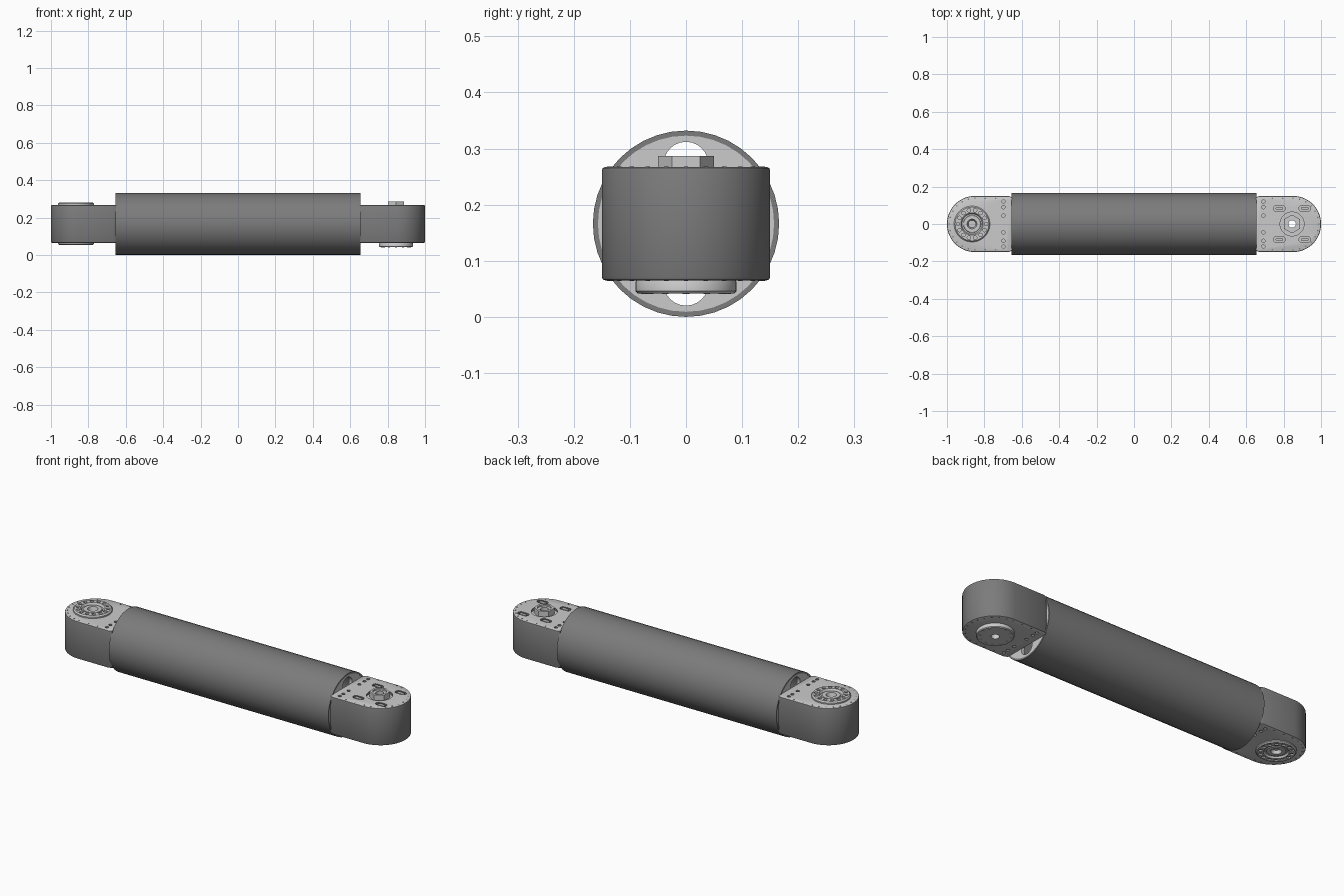
import bpy, bmesh, math
from mathutils import Matrix

if "Cube" in bpy.data.objects:
    bpy.data.objects.remove(bpy.data.objects["Cube"])

CZ = 0.166            # height of the tube axis
TOP, BOT = 0.267, 0.065
DARK = bpy.data.materials.new("dark_grey")
DARK.diffuse_color = (0.2, 0.2, 0.2, 1)
DARK.use_nodes = True
DARK.node_tree.nodes["Principled BSDF"].inputs["Base Color"].default_value = DARK.diffuse_color


def smooth(ob, angle=30):
    bpy.ops.object.select_all(action='DESELECT')
    ob.select_set(True)
    bpy.context.view_layer.objects.active = ob
    bpy.ops.object.shade_smooth_by_angle(angle=math.radians(angle))


def finish(bm, name, mat=None):
    bmesh.ops.recalc_face_normals(bm, faces=bm.faces)
    me = bpy.data.meshes.new(name)
    bm.to_mesh(me)
    bm.free()
    ob = bpy.data.objects.new(name, me)
    bpy.context.collection.objects.link(ob)
    if mat:
        me.materials.append(mat)
    smooth(ob)
    return ob


def add_cyl(bm, x, y, z0, z1, r, segs=16):
    bmesh.ops.create_cone(bm, cap_ends=True, segments=segs, radius1=r, radius2=r,
                          depth=abs(z1 - z0), matrix=Matrix.Translation((x, y, (z0 + z1) / 2)))


def add_prism(bm, pts, z0, z1):
    f = bm.faces.new([bm.verts.new((x, y, z0)) for x, y in pts])
    g = bmesh.ops.extrude_face_region(bm, geom=[f])
    bmesh.ops.translate(bm, vec=(0, 0, z1 - z0),
                        verts=[v for v in g['geom'] if isinstance(v, bmesh.types.BMVert)])


def lathe(name, profile, matrix, segs=48, mat=None):
    bm = bmesh.new()
    vs = [bm.verts.new((r, 0, h)) for r, h in profile]
    es = [bm.edges.new(p) for p in zip(vs, vs[1:])]
    bmesh.ops.spin(bm, geom=vs + es, cent=(0, 0, 0), axis=(0, 0, 1),
                   angle=2 * math.pi, steps=segs)
    bmesh.ops.remove_doubles(bm, verts=bm.verts, dist=1e-5)
    bm.transform(matrix)
    return finish(bm, name, mat)


def cut(ob, bm):
    cutter = finish(bm, "cutter")
    cutter.hide_render = True
    mod = ob.modifiers.new("cut", 'BOOLEAN')
    mod.operation, mod.object, mod.solver = 'DIFFERENCE', cutter, 'EXACT'
    smooth(ob)
    bpy.ops.object.modifier_apply(modifier=mod.name)
    bpy.data.objects.remove(cutter)
    smooth(ob)


def circle(n, r):
    return [(r * math.cos(2 * math.pi * i / n), r * math.sin(2 * math.pi * i / n)) for i in range(n)]


def slot(x, y, half, r):
    pts = []
    for s, a0 in ((1, -90), (-1, 90)):
        for i in range(9):
            a = math.radians(a0 + i * 22.5)
            pts.append((x + s * half + r * math.cos(a), y + r * math.sin(a)))
    return pts


# hollow main tube
along_x = Matrix.Translation((0, 0, CZ)) @ Matrix.Rotation(math.pi / 2, 4, 'Y')
lathe("main_tube", [(0.157, -0.655), (0.166, -0.655), (0.166, 0.655), (0.157, 0.655), (0.157, -0.655)],
      along_x, 40, DARK)

# tube end plates with an opening above and below the end block
for s, side in ((-1, "left"), (1, "right")):
    plate = lathe(side + "_end_plate", [(0, 0.635), (0.16, 0.635), (0.16, 0.653), (0, 0.653)],
                  Matrix.Diagonal((s, 1, 1, 1)) @ along_x, 40)
    holes = bmesh.new()
    for dz in (-0.106, 0.106):
        bmesh.ops.create_cone(holes, cap_ends=True, segments=24, radius1=0.04, radius2=0.04, depth=0.1,
                              matrix=Matrix.Translation((s * 0.645, 0, CZ + dz)) @ Matrix.Rotation(math.pi / 2, 4, 'Y'))
    cut(plate, holes)


def end_outline(s, r, cx=0.85):
    pts = [(s * 0.652, -r + 0.008), (s * 0.668, -r)]
    for i in range(33):
        a = math.radians(-90 + i * 180 / 32)
        pts.append((s * (cx + r * math.cos(a)), r * math.sin(a)))
    return pts + [(s * 0.668, r), (s * 0.652, r - 0.008)]


SCREW_Y = (-0.12, -0.09, -0.045, 0.045, 0.09, 0.12)
blocks = {}
for s, side in ((-1, "left"), (1, "right")):
    # rounded end block
    bm = bmesh.new()
    add_prism(bm, end_outline(s, 0.15), BOT, TOP)
    bmesh.ops.remove_doubles(bm, verts=bm.verts, dist=1e-5)
    rim = [e for e in bm.edges if abs(e.verts[0].co.z - e.verts[1].co.z) < 1e-6
           and not all(abs(v.co.x) < 0.66 for v in e.verts)]
    bmesh.ops.bevel(bm, geom=rim, offset=0.006, segments=2, profile=0.5, affect='EDGES')
    blocks[side] = finish(bm, side + "_end_block")

    # small screws around the cover edge
    bm = bmesh.new()
    spots = [(s * (0.85 + 0.137 * math.cos(a)), 0.137 * math.sin(a))
             for a in [math.radians(-90 + i * 15) for i in range(13)]]
    spots += [(s * x, y) for x in (0.74, 0.795) for y in (-0.137, 0.137)]
    for x, y in spots:
        for z in (TOP, BOT):
            add_cyl(bm, x, y, z - 0.001, z + 0.001, 0.004, 8)
    finish(bm, side + "_cover_screws", DARK)

# left block: screw holes and bearing wells
LX = -0.866
bm = bmesh.new()
for z in (TOP, BOT):
    add_cyl(bm, LX, 0, z - 0.04, z + 0.04, 0.05, 32)
    for y in SCREW_Y:
        add_cyl(bm, -0.698, y, z - 0.012, z + 0.012, 0.009)
cut(blocks["left"], bm)

# left bearing flanges, above and below, with a ring of bolts
flange = [(0, -0.035), (0.08, -0.035), (0.096, -0.004), (0.096, 0.007), (0.09, 0.014), (0.06, 0.014),
          (0.054, 0.002), (0.047, 0.002), (0.045, 0.008), (0.026, 0.008), (0.02, -0.015), (0, -0.015)]
for z, d, part in ((TOP, 1, "upper"), (BOT, -1, "lower")):
    k = 1 if d > 0 else 0.75
    ob = lathe(part + "_bearing_flange", flange,
               Matrix.Translation((LX, 0, z)) @ Matrix.Diagonal((1, 1, d * k, 1)))
    holes, bolts = bmesh.new(), bmesh.new()
    for x, y in circle(14, 0.075):
        add_cyl(holes, LX + x, y, z + d * 0.003, z + d * 0.03, 0.0095, 14)
        add_cyl(bolts, LX + x, y, z, z + d * 0.007, 0.0055, 10)
    cut(ob, holes)
    finish(bolts, part + "_flange_bolts")

# right block: screw holes, slots, hub recess and through bore
RX = 0.845
SLOTS = [(RX + x, y) for x in (-0.068, 0.068) for y in (-0.083, 0.083)]
bm = bmesh.new()
for y in SCREW_Y:
    for z in (TOP, BOT):
        add_cyl(bm, 0.692, y, z - 0.012, z + 0.012, 0.009)
for x, y in SLOTS:
    add_prism(bm, slot(x, y, 0.015, 0.016), TOP - 0.012, TOP + 0.02)
add_cyl(bm, RX, 0, TOP - 0.012, TOP + 0.02, 0.064, 40)
cut(blocks["right"], bm)
bm = bmesh.new()
add_cyl(bm, RX, 0, -0.1, 0.5, 0.02, 24)
cut(blocks["right"], bm)

# block side walls are dark, the covers stay light
for ob in blocks.values():
    ob.data.materials.clear()
    ob.data.materials.append(None)
    ob.data.materials.append(DARK)
    for p in ob.data.polygons:
        p.material_index = 1 if abs(p.normal.z) < 0.5 else 0

# raised pads inside the slots
bm = bmesh.new()
for x, y in SLOTS:
    add_prism(bm, slot(x, y, 0.012, 0.008), TOP - 0.014, TOP - 0.001)
finish(bm, "slot_pads")

# hexagonal hub nut on top, counterbored
bm = bmesh.new()
add_cyl(bm, RX, 0, TOP - 0.014, 0.287, 0.05, 6)
nut = finish(bm, "hub_nut")
for r, z in ((0.034, 0.279), (0.02, 0.2)):
    bm = bmesh.new()
    add_cyl(bm, RX, 0, z, 0.3, r, 24)
    cut(nut, bm)

# round output disc underneath, with bolts
lathe("lower_disc", [(0.02, 0.07), (0.086, 0.07), (0.09, 0.062), (0.09, 0.046), (0.086, 0.042),
                     (0.02, 0.042), (0.02, 0.07)], Matrix.Translation((RX, 0, 0)))
bm = bmesh.new()
for x, y in circle(12, 0.074):
    add_cyl(bm, RX + x, y, 0.0405, 0.05, 0.006, 10)
finish(bm, "lower_disc_bolts")
